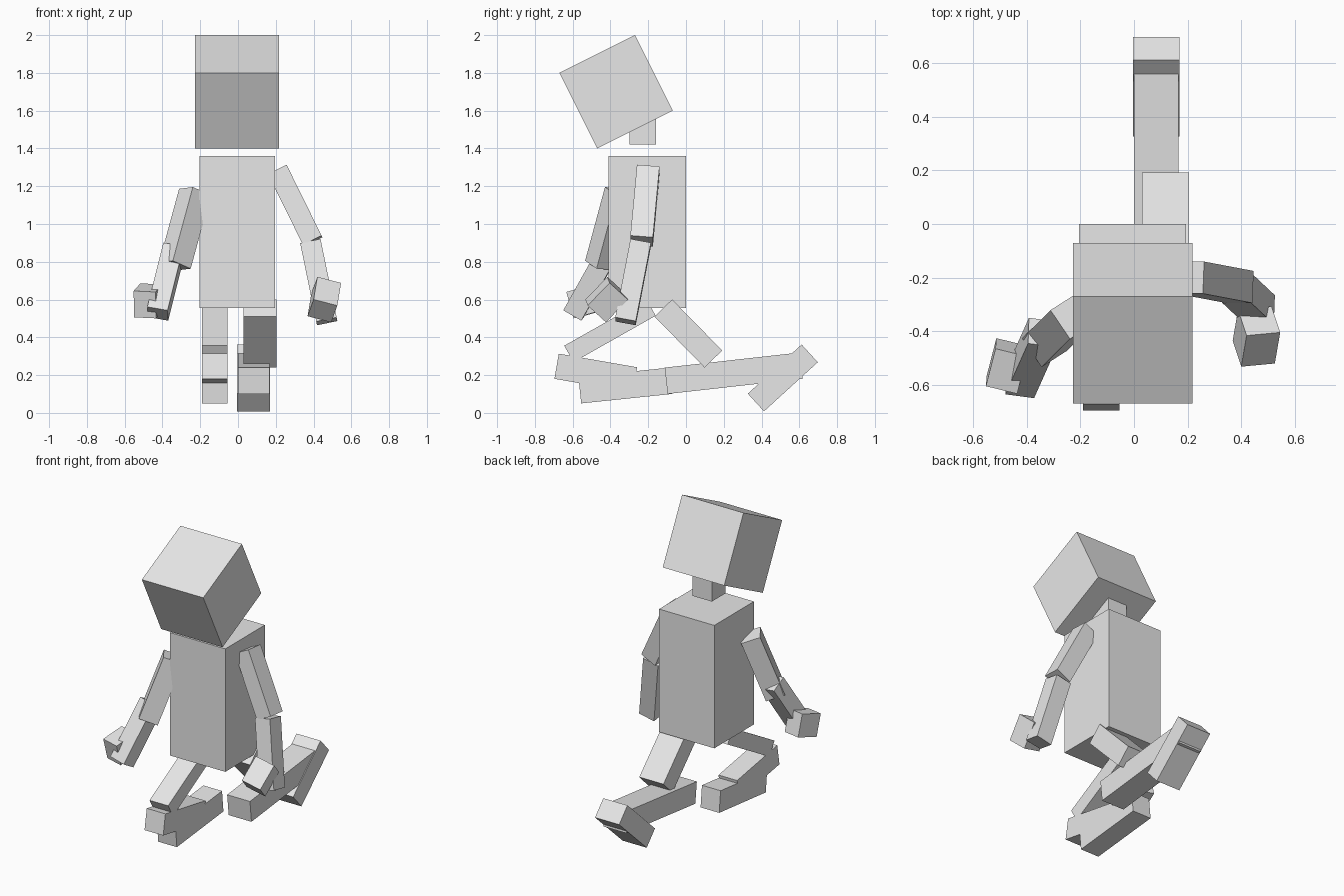
import bpy, bmesh
from mathutils import Matrix, Vector

if "Cube" in bpy.data.objects:
    bpy.data.objects.remove(bpy.data.objects["Cube"], do_unlink=True)

# One plain colour for the whole figure
grey = bpy.data.materials.new("light_grey")
grey.use_nodes = True
grey.diffuse_color = (0.8, 0.8, 0.8, 1)
grey.node_tree.nodes["Principled BSDF"].inputs["Base Color"].default_value = (0.8, 0.8, 0.8, 1)


def limb(name, start, end, width, thickness, side=(1, 0, 0)):
    """Box running from start to end; width is measured along side."""
    start, end = Vector(start), Vector(end)
    axis = (end - start).normalized()
    across = Vector(side)
    across = (across - axis * across.dot(axis)).normalized()
    normal = axis.cross(across)
    frame = Matrix((across, normal, axis)).transposed().to_4x4()
    mesh = bpy.data.meshes.new(name)
    bm = bmesh.new()
    bmesh.ops.create_cube(bm, size=1)
    bmesh.ops.scale(bm, vec=(width, thickness, (end - start).length), verts=bm.verts)
    bm.to_mesh(mesh)
    bm.free()
    mesh.materials.append(grey)
    obj = bpy.data.objects.new(name, mesh)
    obj.matrix_world = Matrix.Translation((start + end) / 2) @ frame
    bpy.context.collection.objects.link(obj)
    return obj


def leg_part(name, x, start, end, width, thickness):
    """Limb lying in a plane of constant x, given by (y, z) ends."""
    limb(name, (x, *start), (x, *end), width, thickness)


# Torso, neck and bowed head
leg_part("torso", -0.005, (-0.205, 0.555), (-0.205, 1.36), 0.4, 0.41)
leg_part("neck", -0.005, (-0.23, 1.42), (-0.23, 1.6), 0.14, 0.14)
leg_part("head", -0.005, (-0.27, 1.5), (-0.47, 1.9), 0.445, 0.447)

# Left leg, kneeling backwards
leg_part("left_thigh", 0.117, (-0.12, 0.555), (0.145, 0.285), 0.175, 0.13)
leg_part("left_shin", 0.083, (-0.105, 0.17), (0.61, 0.25), 0.165, 0.14)
leg_part("left_foot", 0.083, (0.37, 0.055), (0.655, 0.315), 0.175, 0.127)

# Right leg, folded forwards
leg_part("right_thigh", -0.122, (-0.185, 0.558), (-0.62, 0.312), 0.135, 0.1)
leg_part("right_shin", -0.122, (-0.562, 0.12), (-0.08, 0.17), 0.135, 0.14)
leg_part("right_foot", -0.122, (-0.685, 0.247), (-0.27, 0.175), 0.135, 0.135)

# Left arm
limb("left_upper_arm", (0.21, -0.2, 1.285), (0.395, -0.235, 0.91), 0.12, 0.11, (0, 1, 0))
limb("left_forearm", (0.385, -0.24, 0.9), (0.47, -0.32, 0.485), 0.11, 0.11, (0, 1, 0))
limb("left_hand", (0.467, -0.362, 0.66), (0.447, -0.478, 0.54), 0.13, 0.135, (0.13, 0.02, -0.025))

# Right arm
limb("right_upper_arm", (-0.228, -0.345, 1.17), (-0.334, -0.45, 0.78), 0.13, 0.12, (0.075, -0.11, 0.01))
limb("right_forearm", (-0.34, -0.405, 0.865), (-0.425, -0.595, 0.525), 0.11, 0.11, (0.108, -0.015, -0.02))
limb("right_hand", (-0.457, -0.46, 0.613), (-0.493, -0.6, 0.573), 0.12, 0.145, (0.12, -0.045, -0.01))
